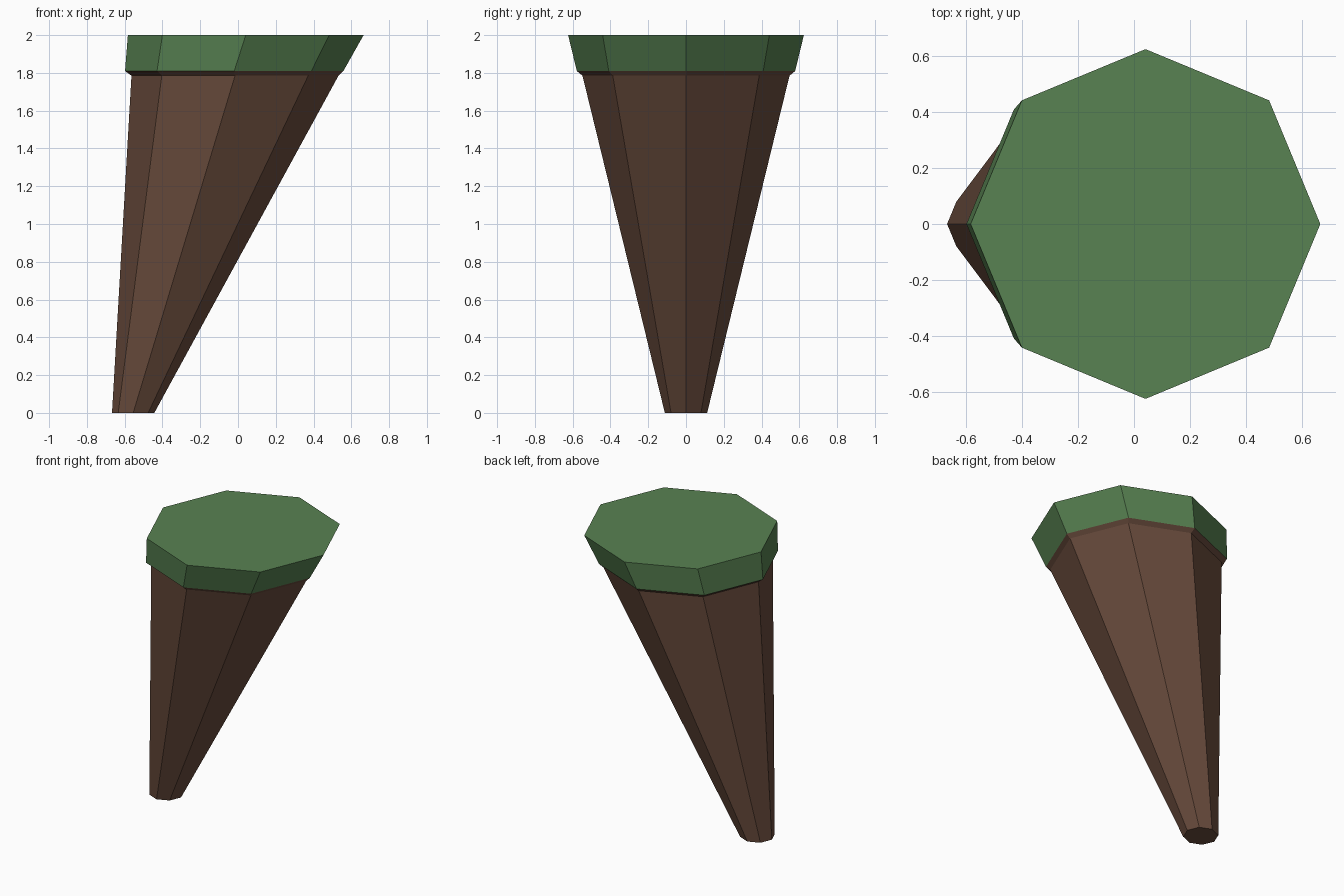
import bpy, bmesh, math

if "Cube" in bpy.data.objects:
    bpy.data.objects.remove(bpy.data.objects["Cube"])

SIDES = 8


def material(name, rgb):
    m = bpy.data.materials.new(name)
    m.diffuse_color = (*rgb, 1)
    m.use_nodes = True
    m.node_tree.nodes["Principled BSDF"].inputs["Base Color"].default_value = m.diffuse_color
    return m


def loft(name, rings, mat, cap_bottom, cap_top):
    """Skin a stack of octagons given as (centre x, z, radius)."""
    bm = bmesh.new()
    loops = []
    for cx, z, r in rings:
        loops.append([bm.verts.new((cx + r * math.cos(math.tau * i / SIDES),
                                    r * math.sin(math.tau * i / SIDES), z))
                      for i in range(SIDES)])
    for low, high in zip(loops, loops[1:]):
        for i in range(SIDES):
            j = (i + 1) % SIDES
            bm.faces.new((low[i], low[j], high[j], high[i]))
    if cap_bottom:
        bm.faces.new(loops[0][::-1])
    if cap_top:
        bm.faces.new(loops[-1])
    mesh = bpy.data.meshes.new(name)
    bm.to_mesh(mesh)
    bm.free()
    mesh.materials.append(mat)
    obj = bpy.data.objects.new(name, mesh)
    bpy.context.collection.objects.link(obj)
    return obj


brown = material("earth brown", (0.145, 0.073, 0.047))
green = material("grass green", (0.098, 0.225, 0.085))

# Leaning tapered body with a small flared lip under the cap
seam = (-0.02, 1.81, 0.578)
loft("earth_body", [(-0.555, 0, 0.112), (-0.016, 1.785, 0.548), seam],
     brown, True, False)

# Flat-topped cap that flares outward
loft("grass_cap", [seam, (0.041, 2.0, 0.624)], green, False, True)
